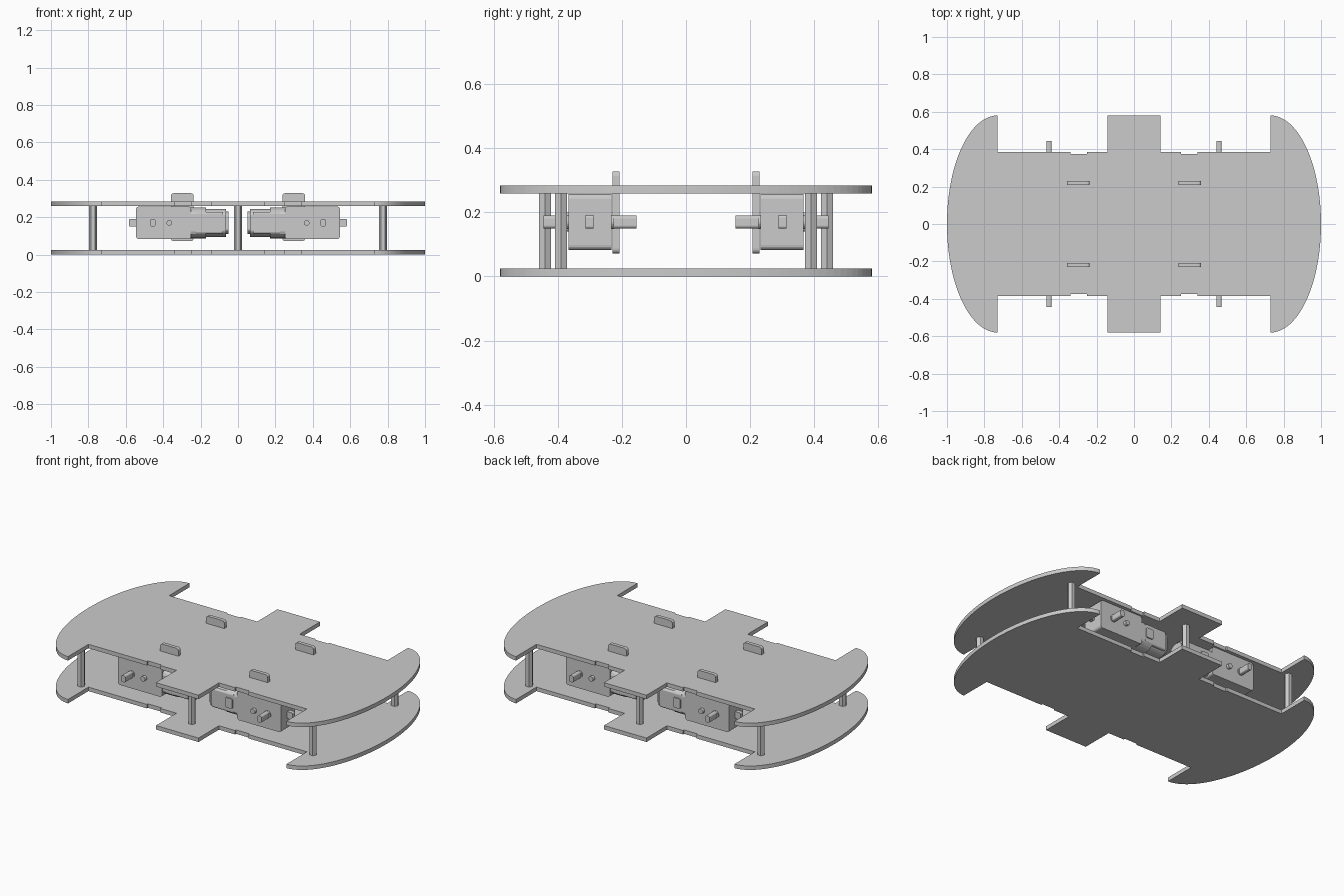
import bpy, bmesh, math
from mathutils import Matrix, Vector
from mathutils.geometry import delaunay_2d_cdt

cube = bpy.data.objects.get("Cube")
if cube:
    bpy.data.objects.remove(cube, do_unlink=True)

GREY = (0.6, 0.6, 0.6, 1)
grey = bpy.data.materials.new("light grey")
grey.use_nodes = True
grey.diffuse_color = GREY
grey.node_tree.nodes["Principled BSDF"].inputs["Base Color"].default_value = GREY


def add(name, mesh, matrix=Matrix()):
    mesh.materials.clear()
    mesh.materials.append(grey)
    ob = bpy.data.objects.new(name, mesh)
    ob.matrix_world = matrix
    bpy.context.collection.objects.link(ob)
    return ob


def circle(x, y, r, n=20):
    return [(x + r * math.cos(2 * math.pi * i / n), y + r * math.sin(2 * math.pi * i / n)) for i in range(n)]


def rect(x, y, w, h):
    return [(x - w / 2, y - h / 2), (x + w / 2, y - h / 2), (x + w / 2, y + h / 2), (x - w / 2, y + h / 2)]


def slot(x0, y0, x1, y1, r):
    """Round-ended slot between two points."""
    a = math.atan2(y1 - y0, x1 - x0) + math.pi / 2
    pts = []
    for cx, cy, start in ((x0, y0, a), (x1, y1, a + math.pi)):
        pts += [(cx + r * math.cos(start + math.pi * i / 6), cy + r * math.sin(start + math.pi * i / 6)) for i in range(7)]
    return pts


def rounded(x, y, w, h, r):
    pts = []
    for k, (sx, sy) in enumerate(((1, 1), (-1, 1), (-1, -1), (1, -1))):
        for i in range(5):
            a = math.pi / 2 * (k + i / 4)
            pts.append((x + sx * (w / 2 - r) + r * math.cos(a), y + sy * (h / 2 - r) + r * math.sin(a)))
    return pts


def sheet(loops, depth):
    """Flat solid: the first loop is the outline, the others are holes."""
    points, edges = [], []
    for loop in loops:
        base, n = len(points), len(loop)
        points += [Vector(p) for p in loop]
        edges += [(base + i, base + (i + 1) % n) for i in range(n)]
    flat, _, tris, *_ = delaunay_2d_cdt(points, edges, [], 4, 1e-6)
    n = len(flat)
    verts = [(p.x, p.y, z) for z in (-depth / 2, depth / 2) for p in flat]
    directed = {(t[i - 1], t[i]) for t in tris for i in range(len(t))}
    faces = [tuple(reversed(t)) for t in tris] + [tuple(i + n for i in t) for t in tris]
    faces += [(a, b, b + n, a + n) for a, b in directed if (b, a) not in directed]
    mesh = bpy.data.meshes.new("sheet")
    mesh.from_pydata(verts, [], faces)
    bm = bmesh.new()
    bm.from_mesh(mesh)
    bmesh.ops.recalc_face_normals(bm, faces=bm.faces)
    bm.to_mesh(mesh)
    bm.free()
    return mesh


# Chassis plate: one quarter of the outline, mirrored around
quarter = [(0.73 + 0.27 * math.cos(math.pi / 2 * i / 24), 0.58 * math.sin(math.pi / 2 * i / 24)) for i in range(25)]
quarter += [(0.73, 0.385), (0.34, 0.385), (0.34, 0.375), (0.25, 0.375), (0.25, 0.385), (0.142, 0.385), (0.142, 0.58)]
half = quarter + [(-x, y) for x, y in reversed(quarter)]
outline = half + [(x, -y) for x, y in reversed(half[1:-1])]

loops = [outline]
for sx in (-1, 1):
    loops += [slot(sx * 0.91, -0.235, sx * 0.91, 0.235, 0.014), circle(sx * 0.77, 0, 0.077, 40)]
    for sy in (-1, 1):
        loops.append(slot(sx * 0.875, sy * 0.322, sx * 0.78, sy * 0.488, 0.015))
        for x, y in ((0.975, 0.055), (0.908, 0.366), (0.836, 0.462), (0.775, 0.39), (0.06, 0.547)):
            loops.append(circle(sx * x, sy * y, 0.014))
        for y in (0.26, 0.185, 0.13):
            loops.append(rect(sx * 0.73, sy * y, 0.064, 0.036))
        # cross-shaped opening above each axle
        cx, cy = sx * 0.455, sy * 0.177
        arm = [(0.027, 0.057), (0.027, 0.025), (0.08, 0.025)]
        side = arm + [(x, -y) for x, y in reversed(arm)]
        cross = side + [(-x, -y) for x, y in side]
        loops.append([(cx + x, cy + y) for x, y in cross])
        loops.append(rect(sx * 0.296, sy * 0.222, 0.128, 0.032))
for sy in (-1, 1):
    loops += [rect(-0.146, sy * 0.12, 0.07, 0.036), circle(0, sy * 0.44, 0.014)]
    loops.append([(-0.06, sy * 0.36), (0.056, sy * 0.36), (0.05, sy * 0.394), (-0.054, sy * 0.394)])
    for x, y in ((-0.668, 0.334), (-0.668, 0.038), (0.663, 0.35), (-0.43, 0.333), (-0.29, 0.333), (0.097, 0.35)):
        loops.append(circle(x, sy * y, 0.016))
for x in (-0.203, 0.027, 0.45):
    loops.append(circle(x, 0, 0.015))

plate = sheet(loops, 0.024)
add("lower_plate", plate, Matrix.Translation((0, 0, 0.012)))
add("upper_plate", plate, Matrix.Translation((0, 0, 0.271)))

# Hexagonal standoffs between the plates
post = sheet([circle(0, 0, 0.022, 6)], 0.236)
for x, y in ((0.775, 0.39), (-0.775, 0.39), (0, 0.44)):
    for sy in (-1, 1):
        add("standoff", post, Matrix.Translation((x, sy * y, 0.1415)))

# Motor parts, drawn once for one corner and mirrored to the others
MID = 0.17


def upright(loops, y0, y1):
    mesh = sheet(loops, y1 - y0)
    mesh.transform(Matrix.Translation((0, (y0 + y1) / 2, 0)) @ Matrix.Rotation(math.pi / 2, 4, "X"))
    return mesh


def along_x(loops, x0, x1):
    mesh = sheet(loops, x1 - x0)
    turn = Matrix.Rotation(math.pi / 2, 4, "Z") @ Matrix.Rotation(math.pi / 2, 4, "X")
    mesh.transform(Matrix.Translation(((x0 + x1) / 2, -0.3, MID)) @ turn)
    return mesh


def can(w, h):
    """Motor section: a circle with two flat sides."""
    return [(max(-w, min(w, x)), y) for x, y in circle(0, 0, h, 32)]


screw_holes = [circle(-0.3, MID + s * 0.07, 0.012) for s in (-1, 1)]
parts = {
    "gearbox": upright([rounded(-0.398, MID, 0.294, 0.174, 0.015)] + screw_holes, -0.367, -0.232),
    "mounting_ear": upright([rounded(-0.563, MID, 0.04, 0.042, 0.008), circle(-0.565, MID, 0.012)], -0.313, -0.288),
    "axle": upright([rounded(-0.455, MID, 0.027, 0.04, 0.009)], -0.445, -0.155),
    "axle_collar": upright([circle(-0.455, MID, 0.022)], -0.372, -0.225),
    "locating_peg": upright([circle(-0.367, MID, 0.015)], -0.385, -0.36),
    "motor_bracket": upright([rounded(-0.298, 0.2, 0.122, 0.256, 0.015)] + screw_holes, -0.23, -0.208),
    "motor_can": along_x([can(0.058, 0.075)], -0.21, -0.065),
    "motor_end_cap": along_x([can(0.045, 0.06)], -0.07, -0.05),
    "motor_collar": along_x([can(0.064, 0.083)], -0.26, -0.17),
    "motor_strap": along_x([rounded(0, 0, 0.13, 0.116, 0.01)], -0.225, -0.08),
    "strap_buckle": upright([rounded(-0.197, MID, 0.05, 0.06, 0.01), rect(-0.197, MID, 0.025, 0.035)], -0.372, -0.355),
}
for name, mesh in parts.items():
    for sx, side_name in ((1, "right"), (-1, "left")):
        for sy, end_name in ((1, "front"), (-1, "back")):
            copy = mesh.copy()
            copy.transform(Matrix.Diagonal((sx, sy, 1, 1)))
            if sx * sy < 0:
                copy.flip_normals()
            add(f"{end_name}_{side_name}_{name}", copy)
